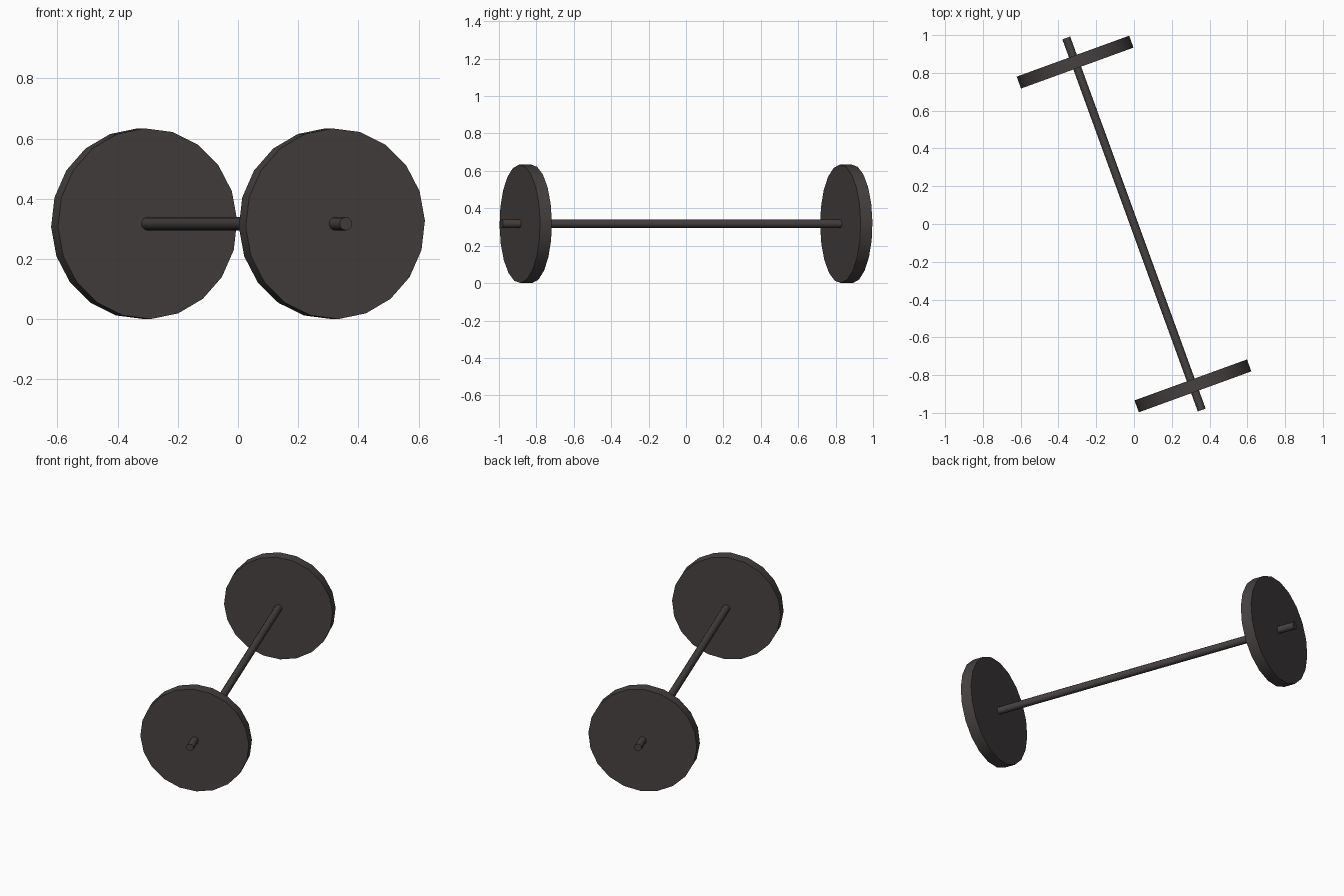
import bpy
from math import radians
from mathutils import Matrix, Vector

cube = bpy.data.objects.get("Cube")
if cube:
    bpy.data.objects.remove(cube, do_unlink=True)

RADIUS = 0.317      # wheel radius, also the axle height
WHEEL_OFFSET = 0.912

# One dark iron colour throughout
iron = bpy.data.materials.new("dark_iron")
iron.use_nodes = True
color = (0.060, 0.053, 0.051, 1)
iron.diffuse_color = color
bsdf = iron.node_tree.nodes["Principled BSDF"]
bsdf.inputs["Base Color"].default_value = color
bsdf.inputs["Roughness"].default_value = 0.8

# Local z runs along the axle, pointing to the front
TURN = (Matrix.Rotation(radians(20), 4, 'Z') @ Matrix.Rotation(radians(90), 4, 'X')
        @ Matrix.Rotation(radians(2), 4, 'Z'))


def cylinder(name, radius, depth, sides, along):
    """A cylinder on the axle line, shifted along it."""
    bpy.ops.mesh.primitive_cylinder_add(vertices=sides, radius=radius, depth=depth)
    obj = bpy.context.object
    obj.name = name
    obj.data.transform(Matrix.Translation((0, 0, RADIUS)) @ TURN
                       @ Matrix.Translation(Vector((0, 0, along))))
    obj.data.materials.append(iron)
    bpy.ops.object.shade_smooth_by_angle(angle=radians(35))
    return obj


# Axle bar through both wheels
cylinder("axle", 0.022, 2.096, 12, 0)

# Solid wheels near each end
for side, sign in (("front", 1), ("back", -1)):
    cylinder(side + "_wheel", RADIUS, 0.067, 20, sign * WHEEL_OFFSET)
